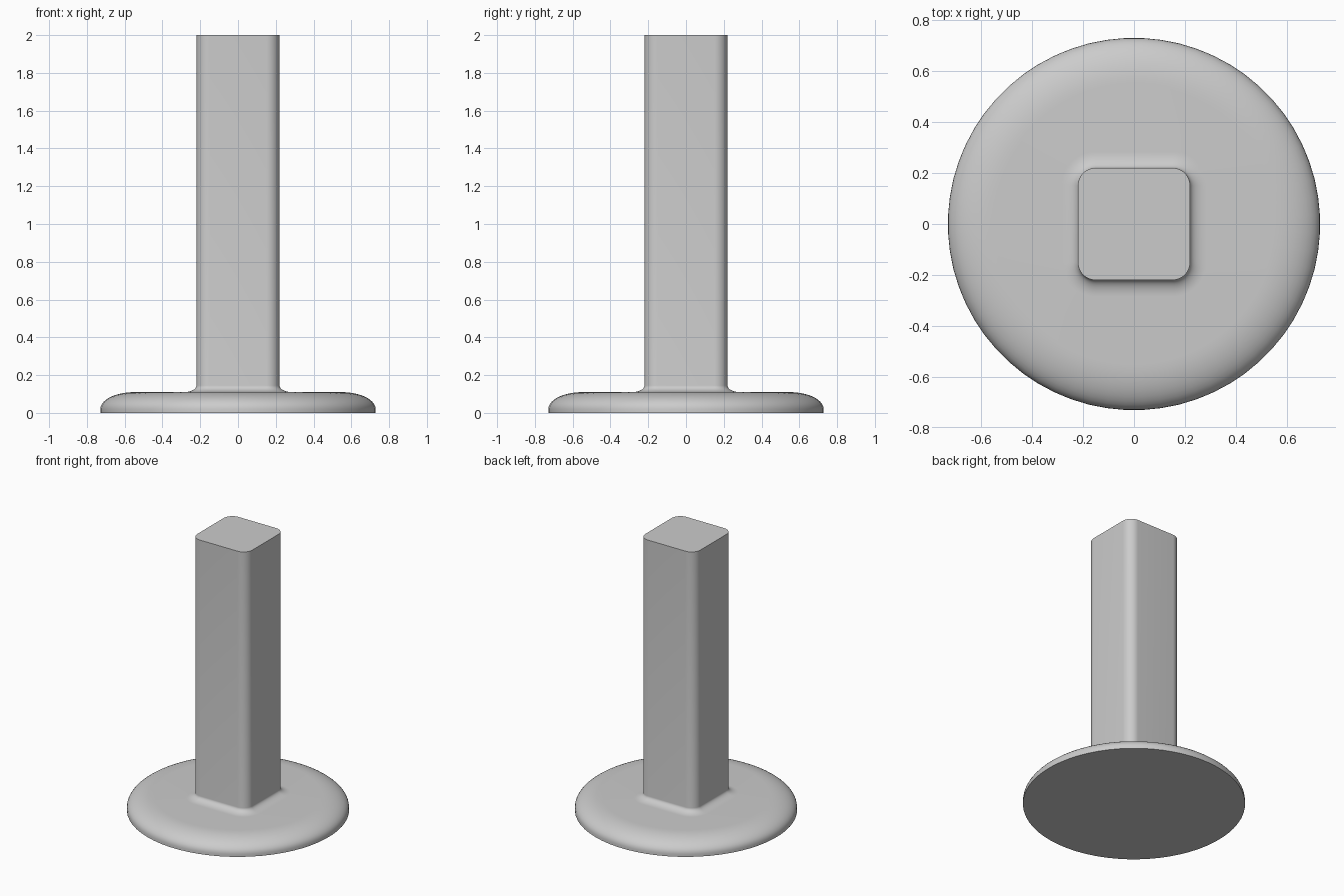
import bpy, bmesh, math

cube = bpy.data.objects.get("Cube")
if cube:
    bpy.data.objects.remove(cube, do_unlink=True)

ARC = 16  # points per rounded corner
HALF, CORNER, HEIGHT = 0.22, 0.07, 2.0
RADIUS, EDGE, LIP, PLATE = 0.73, 0.18, 0.02, 0.11
FILLET, RISE = 0.065, 0.035


def circle(r, z):
    n = 4 * ARC
    start = (0.5 - ARC / 2) / n * math.tau + math.pi / 4
    return [(r * math.cos(start + i / n * math.tau),
             r * math.sin(start + i / n * math.tau), z) for i in range(n)]


def rounded_square(grow, z):
    c, r, pts = HALF - CORNER, CORNER + grow, []
    for q, (sx, sy) in enumerate([(1, 1), (-1, 1), (-1, -1), (1, -1)]):
        for i in range(ARC):
            a = (q + i / (ARC - 1)) * math.pi / 2
            pts.append((sx * c + r * math.cos(a), sy * c + r * math.sin(a), z))
    return pts


# Cross-sections from the underside up to the top of the post
steps = 10
angles = [i / steps * math.pi / 2 for i in range(steps + 1)]
rings = [circle(RADIUS, 0)]
rings += [circle(RADIUS - EDGE + EDGE * math.cos(a), LIP + (PLATE - LIP) * math.sin(a)) for a in angles]
rings += [rounded_square(FILLET * (1 - math.sin(a)), PLATE + RISE * (1 - math.cos(a))) for a in angles]
rings.append(rounded_square(0, HEIGHT))

# Loft the round base, fillet and post as one skin
bm = bmesh.new()
loops = [[bm.verts.new(p) for p in ring] for ring in rings]
for low, high in zip(loops, loops[1:]):
    for i in range(len(low)):
        j = (i + 1) % len(low)
        bm.faces.new((low[i], low[j], high[j], high[i]))
bm.faces.new(loops[0][::-1])
bm.faces.new(loops[-1])
mesh = bpy.data.meshes.new("post_with_round_base")
bm.to_mesh(mesh)
bm.free()
post = bpy.data.objects.new("post_with_round_base", mesh)
bpy.context.collection.objects.link(post)

# Plain grey finish
grey = bpy.data.materials.new("light_grey")
grey.use_nodes = True
colour = (0.6, 0.6, 0.6, 1)
grey.diffuse_color = colour
grey.node_tree.nodes["Principled BSDF"].inputs["Base Color"].default_value = colour
mesh.materials.append(grey)

bpy.context.view_layer.objects.active = post
post.select_set(True)
bpy.ops.object.shade_smooth_by_angle(angle=math.radians(40))
